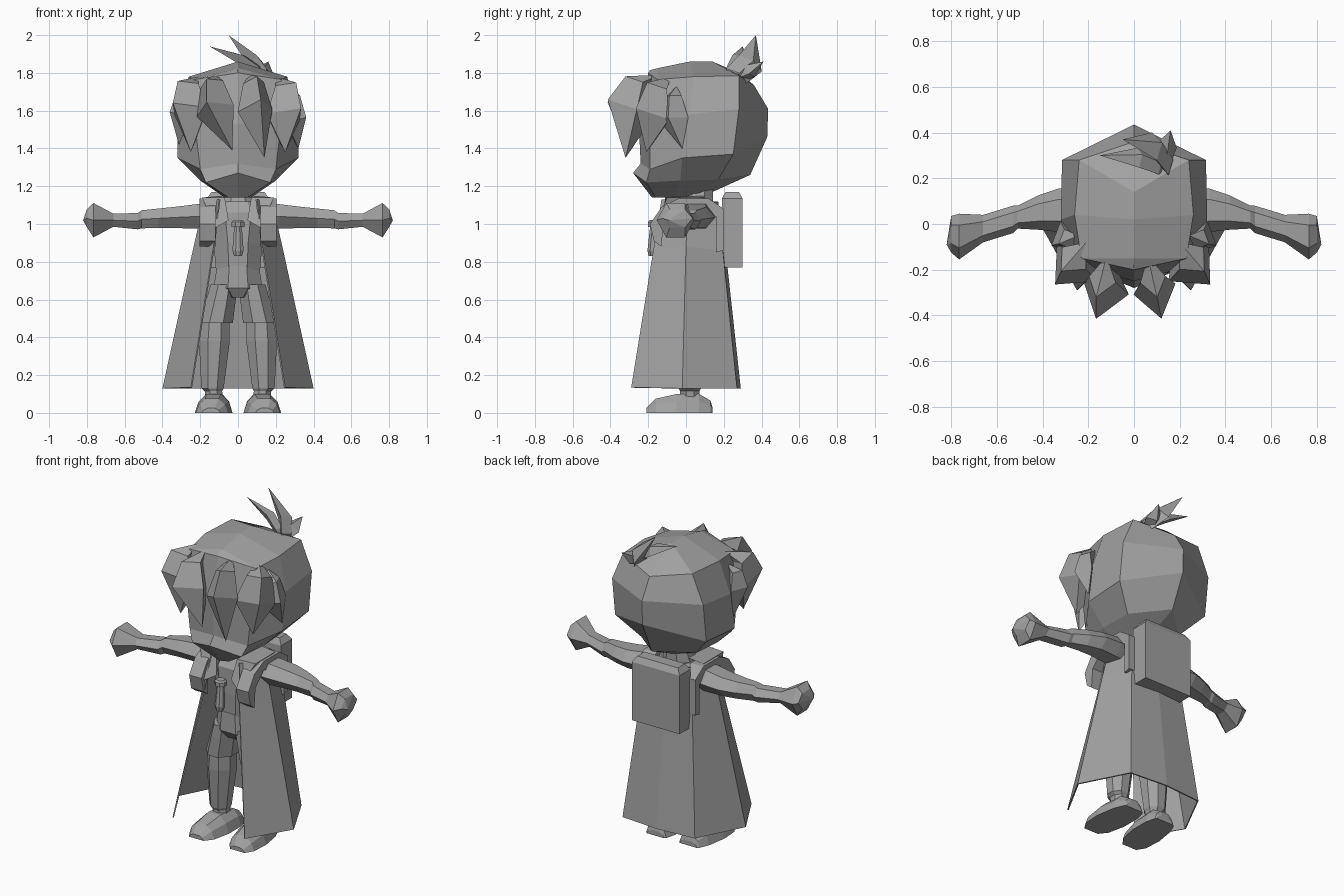
import bpy, bmesh, math
from mathutils import Vector

grey = bpy.data.materials.new("plain grey")
grey.diffuse_color = (0.36, 0.36, 0.36, 1)


def make(name, bm, mirror=False, thick=0):
    bmesh.ops.remove_doubles(bm, verts=bm.verts, dist=1e-5)
    bmesh.ops.recalc_face_normals(bm, faces=bm.faces)
    me = bpy.data.meshes.new(name)
    bm.to_mesh(me)
    bm.free()
    ob = bpy.data.objects.new(name, me)
    bpy.context.collection.objects.link(ob)
    me.materials.append(grey)
    if thick:
        m = ob.modifiers.new("thickness", 'SOLIDIFY')
        m.thickness = thick
    if mirror:
        ob.modifiers.new("mirror", 'MIRROR').use_clip = False
    return ob


def loft(name, rings, closed=True, caps=(0, -1), mirror=False, thick=0):
    """Skin a list of rings; a ring of one point makes a tip."""
    bm = bmesh.new()
    vs = [[bm.verts.new(p) for p in r] for r in rings]
    for a, b in zip(vs, vs[1:]):
        n = max(len(a), len(b))
        for i in range(n if closed else n - 1):
            j = (i + 1) % n
            if len(a) == 1:
                bm.faces.new((a[0], b[j], b[i]))
            elif len(b) == 1:
                bm.faces.new((a[i], a[j], b[0]))
            else:
                bm.faces.new((a[i], a[j], b[j], b[i]))
    for c in caps:
        if len(vs[c]) > 2:
            bm.faces.new(vs[c])
    return make(name, bm, mirror, thick)


def both(half):
    """Complete a half ring running front centre -> back centre."""
    return half + [(-x, y, z) for x, y, z in reversed(half[1:-1])]


def ring_z(cx, cy, z, rx, ry, n=8):
    return [(cx + rx * math.cos(math.tau * (i + .5) / n),
             cy + ry * math.sin(math.tau * (i + .5) / n), z) for i in range(n)]


def ring_x(x, cy, cz, ry, rz, n=6):
    return [(x, cy + ry * math.cos(math.tau * i / n),
             cz + rz * math.sin(math.tau * i / n)) for i in range(n)]


def prism(name, profile, x0, x1, mirror=False):
    """Extrude a (y, z) profile along x."""
    return loft(name, [[(x, y, z) for y, z in profile] for x in (x0, x1)], mirror=mirror)


# Head: faceted rings from chin up to a centre ridge
loft("head", [
    both([(0, -.18, 1.14), (.05, -.16, 1.14), (.07, -.06, 1.14), (.06, .05, 1.15), (0, .13, 1.165)]),
    both([(0, -.28, 1.27), (.17, -.21, 1.22), (.20, -.03, 1.23), (.19, .17, 1.235), (0, .34, 1.26)]),
    both([(0, -.24, 1.32), (.2, -.19, 1.29), (.32, -.02, 1.35), (.315, .25, 1.37), (0, .43, 1.46)]),
    both([(0, -.25, 1.53), (.23, -.19, 1.55), (.32, .02, 1.58), (.315, .28, 1.61), (0, .435, 1.61)]),
    both([(0, -.2, 1.80), (.23, -.15, 1.765), (.26, .04, 1.78), (.24, .28, 1.785), (0, .36, 1.735)]),
    both([(0, -.19, 1.815), (0, -.15, 1.825), (0, .02, 1.86), (0, .14, 1.86), (0, .28, 1.80)])],
    caps=(0,))


# Hair locks: root, shoulder ring, wide ring, tip
def lock(name, root, mid, tip, w, d, k=.6, inner=.8, lift=.4):
    root, mid, tip = Vector(root), Vector(mid), Vector(tip)
    axis = (tip - root).normalized()
    out = mid - Vector((0, .08, 1.5))
    out = (out - axis * out.dot(axis)).normalized()
    side = axis.cross(out)

    def diamond(c, s):
        return [c + side * w * s, c + out * d * s,
                c - side * w * s, c - out * d * s * inner]
    upper = root.lerp(mid, .35) + out * d * lift
    loft(name, [[root], diamond(upper, k), diamond(mid, 1), [tip]])


lock("fringe_left", (-.12, -.14, 1.79), (-.12, -.285, 1.60), (-.03, -.31, 1.39), .105, .145)
lock("fringe_right", (.06, -.14, 1.79), (.09, -.285, 1.60), (.14, -.32, 1.35), .095, .145)
lock("temple_left", (-.21, -.08, 1.78), (-.25, -.17, 1.60), (-.25, -.21, 1.38), .12, .14)
lock("temple_right", (.2, -.08, 1.78), (.24, -.17, 1.57), (.25, -.21, 1.38), .12, .14)
lock("side_left", (-.24, -.05, 1.73), (-.29, -.06, 1.58), (-.31, -.02, 1.41), .08, .08)
lock("side_right", (.24, -.05, 1.73), (.29, -.06, 1.55), (.32, -.02, 1.40), .08, .08)
lock("cowlick_tall", (.15, .22, 1.74), (.09, .34, 1.85), (-.05, .37, 2.0), .075, .04, .9, 1)
lock("cowlick_low", (.14, .23, 1.77), (.02, .29, 1.87), (-.15, .30, 1.94), .05, .03, .9, 1)
lock("cowlick_back", (.10, .25, 1.75), (.14, .34, 1.81), (.16, .41, 1.86), .05, .04, .9, 1)

# Neck, torso and hips
loft("neck", [ring_z(0, .05, 1.06, .12, .1), ring_z(0, .07, 1.19, .08, .08)])
loft("torso", [ring_z(0, .02, .74, .125, .12), ring_z(0, .02, .9, .14, .13),
               ring_z(0, .03, 1.06, .18, .14), ring_z(0, .04, 1.12, .13, .11)])
loft("hips", [ring_z(0, .02, .61, .07, .09), ring_z(0, .02, .66, .14, .13),
              ring_z(0, .02, .78, .12, .125)])

# Shorts, legs and shoes, one side mirrored
loft("shorts_leg", [ring_z(.075, .02, .68, .075, .12), ring_z(.09, .02, .60, .085, .12),
                    ring_z(.115, .02, .475, .095, .115)], mirror=True)
loft("leg", [ring_z(.12, .02, .5, .08, .09), ring_z(.125, .02, .38, .088, .09),
             ring_z(.135, .02, .13, .064, .065), ring_z(.13, .02, .115, .05, .055),
             ring_z(.125, .02, .07, .05, .055)], mirror=True)
shoe = []
for y, w, h in [(-.21, .05, .025), (-.16, .085, .075), (-.05, .10, .10),
                (.07, .09, .10), (.13, .07, .065), (.14, .06, .03)]:
    c = .125 - .08 * y
    shoe.append([(c - w, y, 0), (c - w * .8, y, h * .6), (c - w * .4, y, h),
                 (c + w * .4, y, h), (c + w * .8, y, h * .6), (c + w, y, 0)])
loft("shoe", shoe, mirror=True)

# Arms with mitten hands
loft("arm", [ring_x(.13, .05, 1.04, .09, .075), ring_x(.22, .055, 1.04, .10, .075),
             ring_x(.33, .06, 1.035, .095, .065),
             ring_x(.42, .05, 1.03, .075, .06), ring_x(.51, .03, 1.025, .05, .055),
             ring_x(.53, .02, 1.015, .06, .05), ring_x(.66, -.02, 1.02, .06, .04),
             ring_x(.765, -.055, 1.02, .10, .105), ring_x(.80, -.045, 1.03, .08, .055),
             [(.82, -.09, 1.02)]], mirror=True)

# Open-fronted cloak flaring to the hem
right = [
    [(.10, -.13, 1.13), (.18, .01, 1.12), (.13, .15, 1.12), (0, .17, 1.12)],
    [(.13, -.17, .88), (.235, 0, .88), (.18, .195, .86), (0, .21, .86)],
    [(.25, -.29, .135), (.40, -.02, .13), (.25, .27, .13), (0, .29, .13)]]
loft("cloak", [r + [(-x, y, z) for x, y, z in reversed(r[:-1])] for r in right],
     closed=False, caps=(), thick=.008)

# Backpack with a chamfered top, and its straps
loft("backpack", [[(x, y, z) for x, y in ((-w, y0), (w, y0), (w, y1), (-w, y1))]
                  for z, w, y0, y1 in ((.77, .165, .19, .30), (1.135, .165, .19, .30),
                                       (1.17, .14, .21, .28))])
prism("strap", [(-.13, .88), (-.17, .91), (-.19, 1.0), (-.13, 1.09), (-.04, 1.135),
                (.12, 1.135), (.20, 1.08), (.20, .86), (.16, .85), (.16, 1.04),
                (-.04, 1.08), (-.12, 1.0)], .12, .205, mirror=True)
# Raised collar flaps
loft("collar", [[(.05, -.14, 1.02), (.12, -.17, .98), (.14, -.12, 1.0), (.07, -.10, 1.04)],
                [(.07, -.11, 1.14), (.19, -.10, 1.14), (.19, .10, 1.14), (.08, .10, 1.15)]],
     mirror=True)

# Hanging pendant
loft("pendant", [ring_z(0, -.18, .83, .022, .02), ring_z(0, -.18, .86, .032, .026),
                 ring_z(0, -.17, .985, .022, .022)])
loft("pendant_cap", [ring_z(0, -.17, .985, .036, .034), ring_z(0, -.17, 1.01, .036, .034),
                     ring_z(0, -.17, 1.02, .025, .025)])
